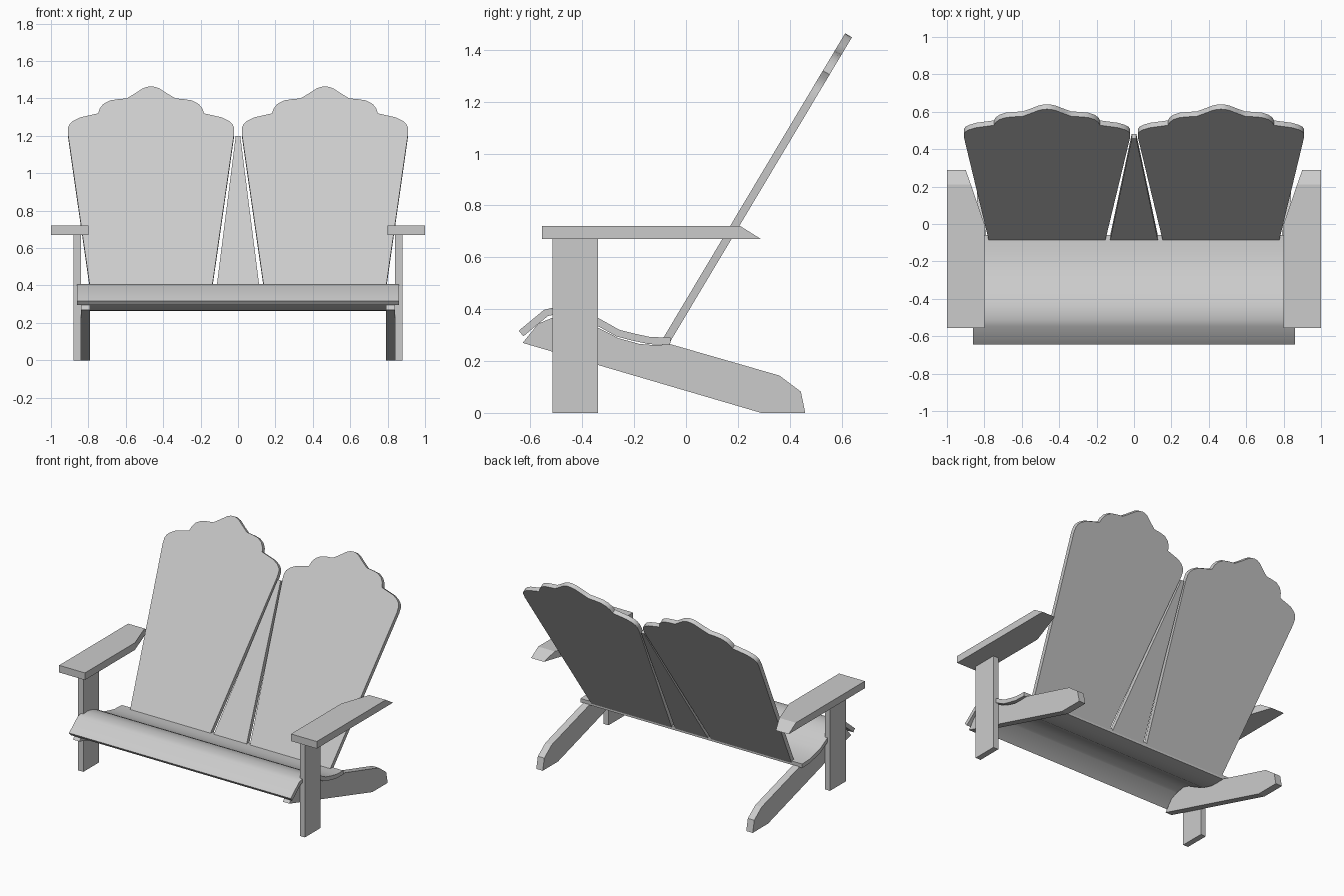
import bpy, bmesh
from mathutils import Vector

if "Cube" in bpy.data.objects:
    bpy.data.objects.remove(bpy.data.objects["Cube"])


def loft(name, ring_a, ring_b, smooth=False):
    """Closed solid between two outlines with equal point counts."""
    bm = bmesh.new()
    a = [bm.verts.new(p) for p in ring_a]
    b = [bm.verts.new(p) for p in ring_b]
    bm.faces.new(a)
    bm.faces.new(b[::-1])
    n = len(a)
    for i in range(n):
        j = (i + 1) % n
        bm.faces.new((a[i], b[i], b[j], a[j]))
    bmesh.ops.recalc_face_normals(bm, faces=bm.faces)
    me = bpy.data.meshes.new(name)
    bm.to_mesh(me)
    bm.free()
    ob = bpy.data.objects.new(name, me)
    bpy.context.collection.objects.link(ob)
    if smooth:
        bpy.ops.object.select_all(action='DESELECT')
        ob.select_set(True)
        bpy.context.view_layer.objects.active = ob
        bpy.ops.object.shade_smooth_by_angle()
    return ob


def side_prism(name, profile, x0, x1, smooth=False):
    """Extrude a (y, z) profile along x."""
    return loft(name, [(x0, y, z) for y, z in profile],
                [(x1, y, z) for y, z in profile], smooth)


def back_board(name, half, cx):
    """Symmetric (dx, z) half outline laid on the reclined back plane."""
    outline = half + [(-dx, z) for dx, z in reversed(half) if dx > 0]
    front = [Vector((cx + dx, -0.09 + (z - 0.285) * 0.597, z)) for dx, z in outline]
    depth = Vector((0, 0.026, -0.0155))
    return loft(name, front, [p + depth for p in front], True)


# Seat: curved board with constant thickness
top = [Vector(p) for p in [
    (-0.645, 0.317), (-0.548, 0.397), (-0.513, 0.406), (-0.47, 0.409),
    (-0.43, 0.403), (-0.385, 0.389), (-0.34, 0.367), (-0.256, 0.32),
    (-0.20, 0.306), (-0.14, 0.293), (-0.06, 0.29)]]
under = []
for i, p in enumerate(top):
    d = (top[min(i + 1, len(top) - 1)] - top[max(i - 1, 0)]).normalized()
    under.append(p + Vector((d.y, -d.x)) * 0.028)
side_prism("seat", top + under[::-1], -0.86, 0.86, True)

# Sloping side rails that form the rear legs
rail = [(-0.63, 0.27), (-0.57, 0.344), (-0.513, 0.368), (-0.45, 0.377),
        (-0.40, 0.362), (-0.34, 0.329), (-0.26, 0.288), (-0.18, 0.266),
        (-0.12, 0.261), (-0.06, 0.265), (0.36, 0.144), (0.443, 0.082),
        (0.46, 0.0), (0.29, 0.0)]
post = [(-0.515, 0), (-0.34, 0), (-0.34, 0.67), (-0.515, 0.67)]

for side, s in (("left", -1), ("right", 1)):
    side_prism("rear_leg_" + side, rail, s * 0.79, s * 0.84)
    side_prism("front_leg_" + side, post, s * 0.84, s * 0.88)
    # Armrest: tapered inside edge, undercut rear end
    arm_top = [(0.8, -0.555), (1, -0.555), (1, 0.21), (0.872, 0.21), (0.8, 0)]
    arm_bottom = [(0.8, -0.555), (1, -0.555), (1, 0.29), (0.9, 0.29), (0.8, 0)]
    loft("armrest_" + side, [(s * x, y, 0.72) for x, y in arm_top],
         [(s * x, y, 0.67) for x, y in arm_bottom])
    # Scalloped back panel
    back_board("back_panel_" + side, [
        (0.311, 0.285), (0.444, 1.21), (0.444, 1.243), (0.436, 1.262),
        (0.418, 1.279), (0.38, 1.298), (0.283, 1.32), (0.275, 1.345),
        (0.255, 1.37), (0.22, 1.389), (0.175, 1.396), (0.13, 1.40),
        (0.09, 1.424), (0.045, 1.453), (0.02, 1.462), (0, 1.464)], s * 0.465)

# Wedge filling the gap between the back panels
back_board("back_centre_wedge", [(0.128, 0.285), (0.012, 1.2)], 0)
